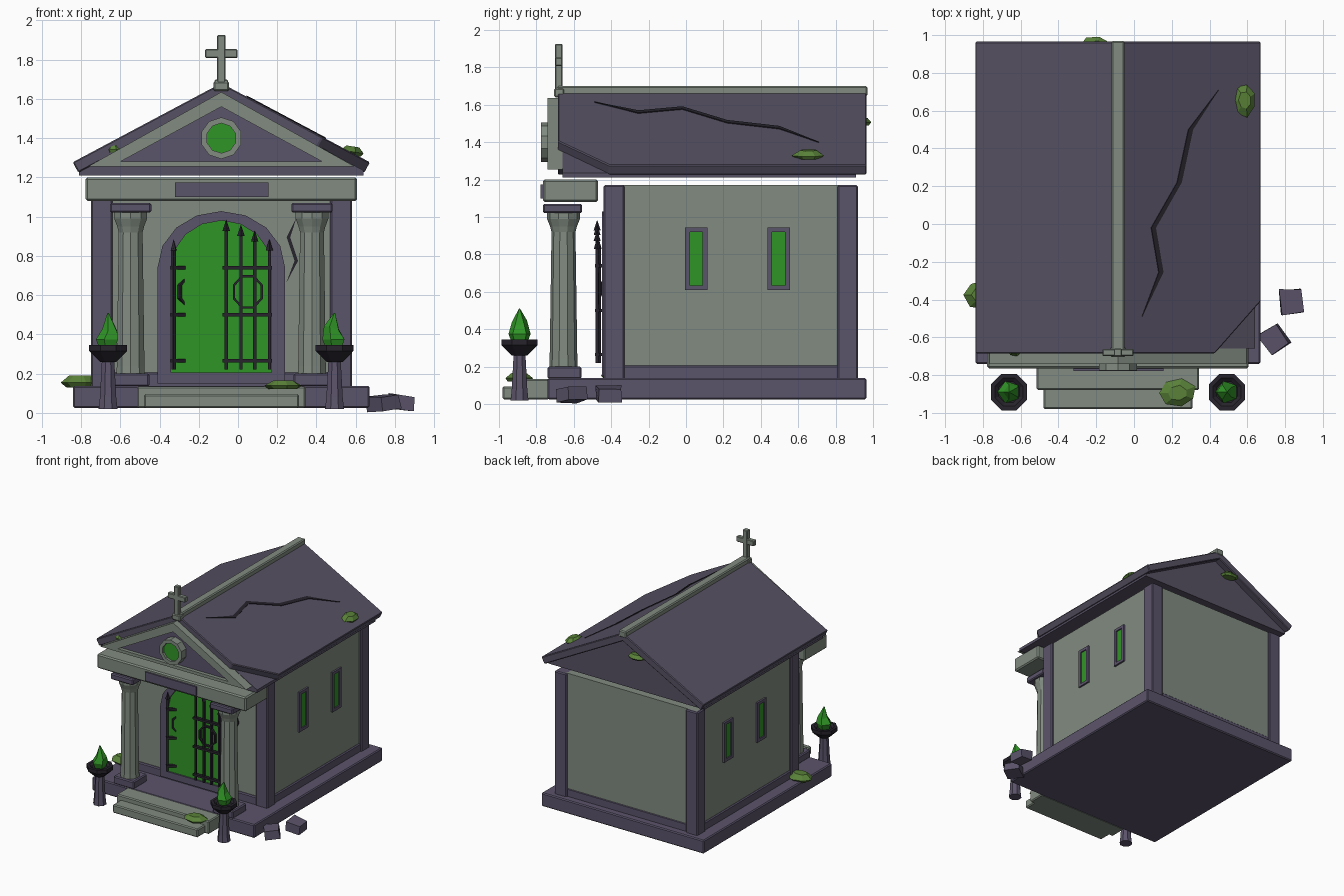
import bpy, bmesh, math, random
from mathutils import Vector, Matrix

if "Cube" in bpy.data.objects:
    bpy.data.objects.remove(bpy.data.objects["Cube"])

random.seed(4)
C = -0.085           # building axis in x
RZ, K = 1.68, 0.532  # ridge height and roof slope


def mat(name, r, g, b):
    m = bpy.data.materials.new(name)
    m.diffuse_color = (r, g, b, 1)
    m.use_nodes = True
    m.node_tree.nodes["Principled BSDF"].inputs["Base Color"].default_value = m.diffuse_color
    return m


STONE = mat("pale_stone", 0.22, 0.26, 0.22)
SLATE = mat("purple_slate", 0.105, 0.088, 0.145)
ROOF = mat("roof_slate", 0.095, 0.082, 0.125)
IRON = mat("dark_iron", 0.02, 0.017, 0.025)
GLOW = mat("green_glow", 0.03, 0.30, 0.02)
MOSS = mat("moss", 0.10, 0.22, 0.04)


def finish(name, bm, m, bevel=0):
    bmesh.ops.recalc_face_normals(bm, faces=bm.faces)
    me = bpy.data.meshes.new(name)
    bm.to_mesh(me)
    bm.free()
    me.materials.append(m)
    o = bpy.data.objects.new(name, me)
    bpy.context.collection.objects.link(o)
    if bevel:
        b = o.modifiers.new("edge", "BEVEL")
        b.width, b.segments = bevel, 1
    return o


def add_box(bm, x0, x1, y0, y1, z0, z1):
    c = Matrix.Translation(((x0 + x1) / 2, (y0 + y1) / 2, (z0 + z1) / 2))
    return bmesh.ops.create_cube(bm, size=1, matrix=c @ Matrix.Diagonal((x1 - x0, y1 - y0, z1 - z0, 1)))


def box(name, x0, x1, y0, y1, z0, z1, m, bevel=0.008):
    bm = bmesh.new()
    add_box(bm, x0, x1, y0, y1, z0, z1)
    return finish(name, bm, m, bevel)


def extrude(name, pts, vec, m, bevel=0):
    bm = bmesh.new()
    f = bm.faces.new([bm.verts.new(p) for p in pts])
    g = bmesh.ops.extrude_face_region(bm, geom=[f], use_keep_orig=True)
    bmesh.ops.translate(bm, vec=vec, verts=[v for v in g["geom"] if isinstance(v, bmesh.types.BMVert)])
    return finish(name, bm, m, bevel)


def add_ring(bm, outer, inner, d0, d1, axis="y"):
    # closed frame between two outlines, given depth
    P = (lambda a, b, d: (a, d, b)) if axis == "y" else (lambda a, b, d: (d, a, b))
    n = len(outer)
    rows = [[bm.verts.new(P(a, b, d)) for a, b in pts]
            for pts, d in ((outer, d0), (inner, d0), (inner, d1), (outer, d1))]
    for k in range(4):
        p, q = rows[k], rows[(k + 1) % 4]
        for i in range(n):
            j = (i + 1) % n
            bm.faces.new((p[i], p[j], q[j], q[i]))


def ring(name, outer, inner, d0, d1, m, axis="y"):
    bm = bmesh.new()
    add_ring(bm, outer, inner, d0, d1, axis)
    return finish(name, bm, m)


def circle(x, z, r, n, rz=None):
    return [(x + r * math.cos(math.tau * (i + .5) / n), z + (rz or r) * math.sin(math.tau * (i + .5) / n))
            for i in range(n)]


def lathe(name, x, y, prof, n, m):
    bm = bmesh.new()
    rows = [[bm.verts.new((x + r * math.cos(math.tau * (i + .5) / n), y + r * math.sin(math.tau * (i + .5) / n), z))
             for i in range(n)] for r, z in prof]
    for p, q in zip(rows, rows[1:]):
        for i in range(n):
            bm.faces.new((p[i], p[(i + 1) % n], q[(i + 1) % n], q[i]))
    bm.faces.new(rows[0])
    bm.faces.new(rows[-1])
    return finish(name, bm, m)


# Plinth and steps
box("plinth", -0.84, 0.67, -0.74, 0.965, 0.025, 0.138, SLATE)
box("upper_step", -0.515, 0.345, -0.88, -0.73, 0.025, 0.135, STONE)
box("lower_step", -0.48, 0.31, -0.98, -0.73, 0.025, 0.095, STONE)

# Walls, base trim and corner pillars
box("wall_body", C - 0.645, C + 0.645, -0.42, 0.9, 0.13, 1.17, STONE, 0)
box("base_trim", C - 0.655, C + 0.655, -0.435, 0.905, 0.13, 0.205, SLATE)
for s in (-1, 1):
    xa, xb = sorted((C + s * 0.555, C + s * 0.665))
    for y in (-0.44, 0.81):
        box("corner_pillar", xa, xb, y, y + 0.11, 0.13, 1.17, SLATE)

    # Porch columns
    x = C + s * 0.462
    box("column_base", x - 0.095, x + 0.095, -0.74, -0.56, 0.135, 0.2, SLATE)
    lathe("column_shaft", x, -0.655, [(.076, .2), (.074, .24), (.064, .92), (.072, .95), (.088, .99), (.088, 1.02)], 10, STONE)
    box("column_capital", x - 0.105, x + 0.105, -0.765, -0.555, 1.02, 1.07, SLATE)

    # Side windows
    for y in (0.055, 0.495):
        def rect(w, h):
            return [(y - w, .777 - h), (y + w, .777 - h), (y + w, .777 + h), (y - w, .777 + h)]
        ring("window_frame", rect(.06, .167), rect(.034, .143), C + s * .63, C + s * .66, SLATE, "x")
        wa, wb = sorted((C + s * .63, C + s * .65))
        box("window_glow", wa, wb, y - .036, y + .036, .632, .922, GLOW, 0)

    # Braziers with low-poly flames
    x = C + s * 0.577
    lathe("brazier_stem", x, -0.89, [(.052, .02), (.045, .08), (.034, .27)], 8, SLATE)
    lathe("brazier_bowl", x, -0.89, [(.045, .26), (.104, .315), (.104, .345), (.08, .345), (.06, .33)], 8, IRON)
    f = lathe("flame", x, -0.89, [(.045, .33), (.062, .375), (.042, .43), (.003, .51)], 5, GLOW)
    for v in f.data.vertices:
        if .4 < v.co.z < .45:
            v.co.x -= 0.012 * s
            v.co.z += random.uniform(-.02, .02)

# Entablature over the porch
box("entablature", C - 0.692, C + 0.692, -0.765, -0.47, 1.08, 1.2, STONE, 0.01)
box("blank_plaque", -0.32, 0.155, -0.778, -0.74, 1.1, 1.175, SLATE, 0)


# Roof: core prism, two slabs (right one with a broken corner), ridge cap
def roof_pt(x, y, h=0):
    return Vector((x, y, RZ - abs(x - C) * K + h))


extrude("gable_core", [(C - .725, -.66, 1.21), (C + .725, -.66, 1.21), (C + .725, -.66, 1.235), (C, -.66, 1.63), (C - .725, -.66, 1.235)],
        (0, 1.57, 0), ROOF)
E = 0.757
outlines = {-1: [(C, -.685), (C, .965), (C - E, .965), (C - E, -.685)],
            1: [(C, -.685), (C, .965), (C + E, .965), (C + E, -.41), (.43, -.685)]}
for s, pts in outlines.items():
    extrude("roof_slab", [roof_pt(*p) for p in pts], Vector((-s * K, 0, -1)).normalized() * .06, ROOF, 0.006)
box("ridge_cap", C - .035, C + .035, -.69, .97, 1.645, 1.7, STONE)

# Pediment frame, tympanum and round window
ring("pediment_frame", [(C - .68, 1.255), (C + .68, 1.255), (C, 1.635)], [(C - .515, 1.28), (C + .515, 1.28), (C, 1.56)],
     -.74, -.63, STONE)
extrude("tympanum", [(C - .6, -.71, 1.262), (C + .6, -.71, 1.262), (C, -.71, 1.6)], (0, .07, 0), SLATE)
ring("oculus_ring", circle(C, 1.4, .106, 10), circle(C, 1.4, .076, 10), -.775, -.7, STONE)
extrude("oculus_glow", [(a, -.755, b) for a, b in circle(C, 1.4, .078, 10)], (0, .05, 0), GLOW)

# Cross finial
box("finial_base", C - .04, C + .04, -.705, -.65, 1.64, 1.69, STONE)
box("finial_post", C - .022, C + .022, -.7, -.66, 1.66, 1.925, STONE, 0.005)
box("finial_arm", C - .082, C + .082, -.699, -.661, 1.808, 1.853, STONE, 0.005)


# Arched doorway
def arch(w, h, z0):
    return [(C - w, z0)] + [(C - w * math.cos(math.pi * i / 8), .74 + h * math.sin(math.pi * i / 8)) for i in range(9)] + [(C + w, z0)]


ring("door_frame", arch(.325, .288, .15), arch(.256, .24, .205), -.448, -.4, SLATE)
extrude("door_glow", [(a, -.436, b) for a, b in arch(.27, .25, .205)], (0, .02, 0), GLOW)


# Iron gate leaves, left one swung inward
def gate(name, mx):
    bm = bmesh.new()
    for x, top in ((.015, .88), (.09, .925), (.16, .955), (.235, .98)):
        add_box(bm, x - .008, x + .008, -.008, .008, .22, top - .04)
        bmesh.ops.create_cone(bm, cap_ends=True, segments=4, radius1=.019, radius2=.001, depth=.055,
                              matrix=Matrix.Translation((x, 0, top - .025)))
    for z in (.265, .5, .74):
        add_box(bm, .003, .255, -.012, .012, z - .009, z + .009)
    add_ring(bm, circle(.125, .617, .083, 8, .092), circle(.125, .617, .071, 8, .08), -.01, .01)
    bm.transform(mx)
    finish(name, bm, IRON)


gate("right_gate", Matrix.Translation((.175, -.475, 0)) @ Matrix.Diagonal((-1, 1, 1, 1)))
gate("left_gate", Matrix.Translation((-.34, -.475, 0)) @ Matrix.Rotation(math.radians(37), 4, "Z"))


# Cracks as tapered zigzag strips
def crack(name, pts, to3d, w, vec):
    n = len(pts) - 1
    side = [(x + w * (0 < i < n), t) for i, (x, t) in enumerate(pts)]
    extrude(name, [to3d(*p) for p in pts] + [to3d(*p) for p in side[-2:0:-1]], vec, IRON)


crack("roof_crack", [(.445, .71), (.285, .5), (.225, .22), (.088, -.02), (.128, -.255), (.04, -.49)],
      lambda x, y: roof_pt(x, y, -.004), .024, Vector((K, 0, 1)) * .008)
crack("wall_crack", [(.3, 1.0), (.248, .895), (.288, .775), (.245, .66)],
      lambda x, z: (x, -.415, z), .018, Vector((0, -.012, 0)))


# Moss clumps and fallen rubble
def clump(name, loc, rx, ry, h, tilt=0):
    o = lathe(name, 0, 0, [(.75, -.5), (1, -.1), (.55, .5)], 7, MOSS)
    for v in o.data.vertices:
        v.co.xy *= random.uniform(.88, 1.08)
    o.data.transform(Matrix.Translation(loc) @ Matrix.Rotation(tilt, 4, "Y") @ Matrix.Diagonal((rx, ry, h, 1)))


clump("plinth_moss", (-.8, -.375, .16), .11, .08, .06)
clump("step_moss", (.23, -.895, .143), .1, .075, .045)
clump("roof_moss", (.585, .655, 1.335), .066, .088, .045, .15)
clump("rear_moss", (-.2, .945, 1.51), .08, .05, .04)
clump("eave_moss", (-.63, -.665, 1.345), .045, .04, .035)

for x, y, a, t in ((.835, -.41, .1, .12), (.745, -.61, .6, -.14)):
    bm = bmesh.new()
    bmesh.ops.create_cube(bm, size=1)
    for v in bm.verts:
        v.co *= random.uniform(.88, 1.1)
    bm.transform(Matrix.Translation((x, y, .052)) @ Matrix.Rotation(a, 4, "Z") @ Matrix.Rotation(t, 4, "Y")
                 @ Matrix.Diagonal((.12, .13, .075, 1)))
    finish("rubble", bm, SLATE)
